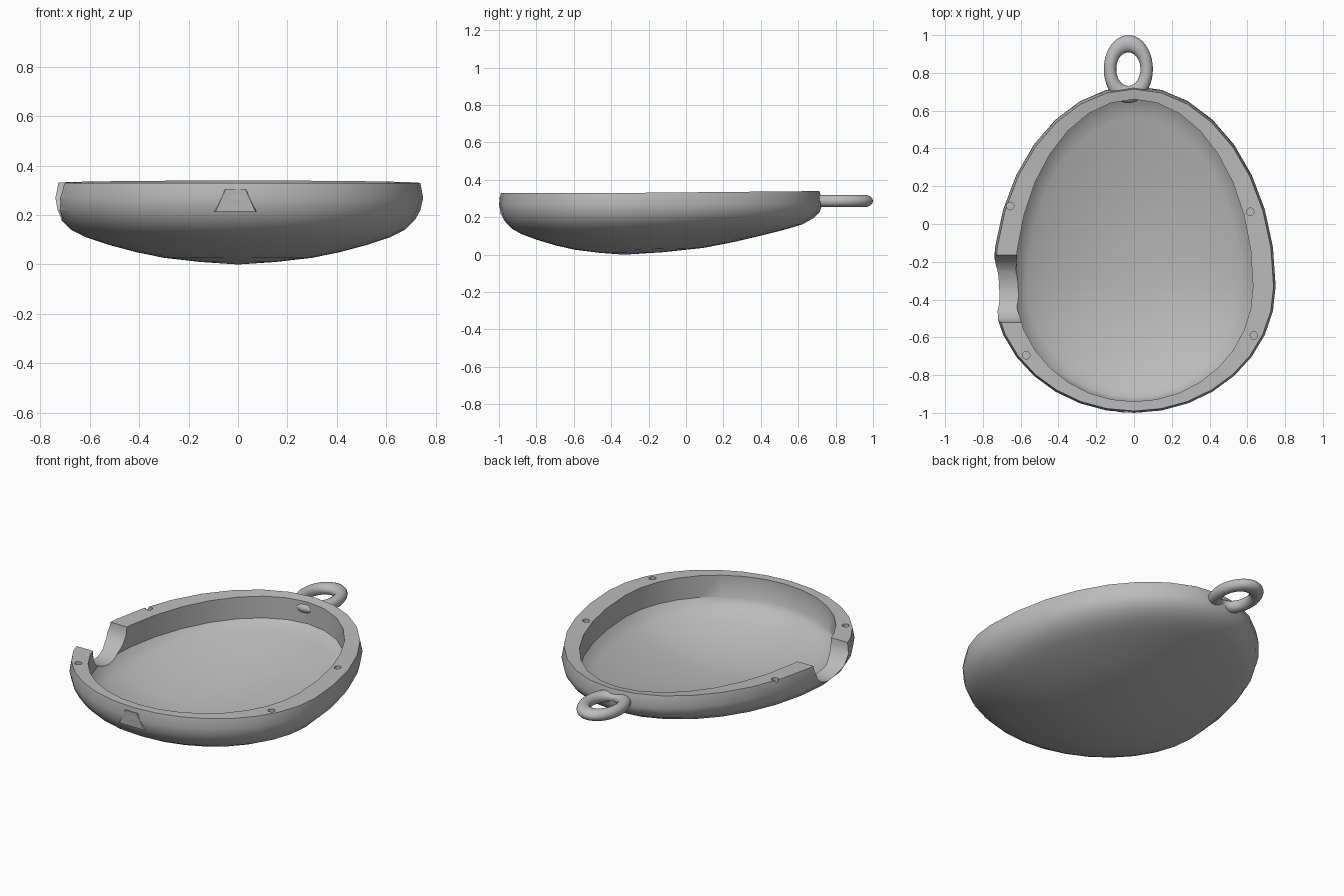
import bpy, bmesh, math
from mathutils import Matrix

cube = bpy.data.objects.get("Cube")
if cube:
    bpy.data.objects.remove(cube, do_unlink=True)

grey = bpy.data.materials.new("plain_grey")
grey.use_nodes = True
colour = (0.5, 0.5, 0.5, 1)
grey.diffuse_color = colour
grey.node_tree.nodes["Principled BSDF"].inputs["Base Color"].default_value = colour

SEGMENTS = 32
WIDEST_Y = -0.33


def make_object(name, bm):
    bmesh.ops.recalc_face_normals(bm, faces=bm.faces)
    mesh = bpy.data.meshes.new(name)
    bm.to_mesh(mesh)
    bm.free()
    obj = bpy.data.objects.new(name, mesh)
    bpy.context.collection.objects.link(obj)
    mesh.materials.append(grey)
    return obj


def smooth(obj, angle=35):
    bpy.ops.object.select_all(action='DESELECT')
    obj.select_set(True)
    bpy.context.view_layer.objects.active = obj
    bpy.ops.object.shade_smooth_by_angle(angle=math.radians(angle))


def egg_ring(bm, scale, z, half_width, back, front):
    """Egg outline made of two half ellipses; the narrow end rises faster."""
    ring = []
    for i in range(SEGMENTS):
        a = 2 * math.pi * i / SEGMENTS
        length = back if math.sin(a) > 0 else front
        lift = 1 + 0.35 * max(0, math.sin(a)) * (1 - min(scale, 1) ** 6)
        ring.append(bm.verts.new((half_width * scale * math.cos(a),
                                  WIDEST_Y + length * scale * math.sin(a),
                                  z * lift)))
    return ring


# Shell: outer profile up to the rim, then inner profile down to the floor
outer = [(.2, .01), (.4, .027), (.55, .05), (.7, .08), (.82, .11), (.9, .14),
         (.955, .18), (.985, .22), (1, .27), (.985, .33)]
inner = [(1, .33), (1, .2), (.96, .165), (.9, .14), (.8, .11), (.6, .065), (.3, .03)]
bm = bmesh.new()
rings = [egg_ring(bm, s, z, .75, 1.06, .67) for s, z in outer]
rings += [egg_ring(bm, s, z, .63, .99, .61) for s, z in inner]
for low, high in zip(rings, rings[1:]):
    for i in range(SEGMENTS):
        j = (i + 1) % SEGMENTS
        bm.faces.new((low[i], low[j], high[j], high[i]))
for ring, z in ((rings[0], 0), (rings[-1], .02)):
    pole = bm.verts.new((0, WIDEST_Y, z))
    for i in range(SEGMENTS):
        bm.faces.new((ring[i], ring[(i + 1) % SEGMENTS], pole))
shell = make_object("egg_shell", bm)


def cylinder(name, location, radius, depth, segments, turn=None, squash=1):
    bm = bmesh.new()
    matrix = Matrix.Translation(location) @ Matrix.Diagonal((1, 1, squash, 1))
    if turn:
        matrix = matrix @ Matrix.Rotation(math.pi / 2, 4, turn)
    bmesh.ops.create_cone(bm, cap_ends=True, segments=segments, radius1=radius,
                          radius2=radius, depth=depth, matrix=matrix)
    return make_object(name, bm)


# Side notch and four pin holes in the rim
cutters = [cylinder("notch_cutter", (-.72, -.343, .33), .178, .4, 32, 'Y', .85)]
for x, y in ((-.655, .095), (.615, .065), (.635, -.59), (-.57, -.695)):
    cutters.append(cylinder("pin_hole_cutter", (x, y, .33), .02, .1, 12))
bpy.context.view_layer.objects.active = shell
for cutter in cutters:
    cutter.hide_render = True
    cut = shell.modifiers.new("cut", 'BOOLEAN')
    cut.operation = 'DIFFERENCE'
    cut.solver = 'EXACT'
    cut.object = cutter
    bpy.ops.object.modifier_apply(modifier=cut.name)
for cutter in cutters:
    bpy.data.objects.remove(cutter, do_unlink=True)
smooth(shell)

# Hanging ring at the narrow end
bpy.ops.mesh.primitive_torus_add(major_segments=40, minor_segments=16,
                                 major_radius=.097, minor_radius=.033,
                                 location=(-.03, .82, .287))
ring = bpy.context.object
ring.name = "hanging_ring"
ring.scale.y = 1.385
bpy.ops.object.transform_apply(location=False, rotation=False, scale=True)
ring.data.materials.append(grey)
smooth(ring, 60)

# Small thumb ledge on the blunt end
bm = bmesh.new()
front = [bm.verts.new(p) for p in ((-.09, -.993, .215), (.07, -.993, .215),
                                   (.03, -.999, .305), (-.05, -.999, .305))]
back = [bm.verts.new((v.co.x * 1.2, -.96, v.co.z)) for v in front]
bm.faces.new(front)
bm.faces.new(back[::-1])
for i in range(4):
    j = (i + 1) % 4
    bm.faces.new((front[j], front[i], back[i], back[j]))
make_object("thumb_ledge", bm)
